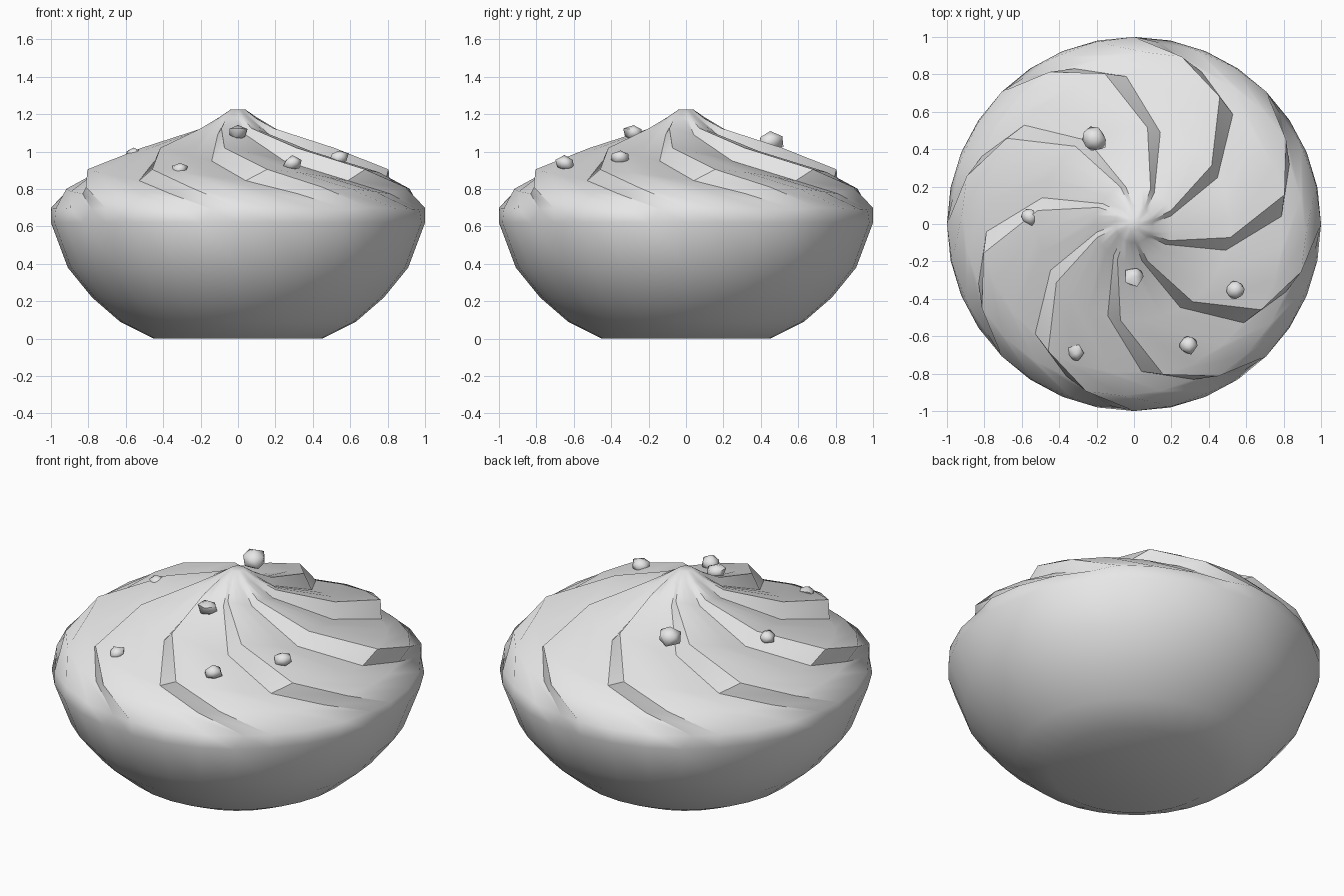
import bpy, bmesh, math, random
from mathutils import Vector

cube = bpy.data.objects.get("Cube")
if cube:
    bpy.data.objects.remove(cube)

grey = bpy.data.materials.new("plain grey")
grey.use_nodes = True
grey.diffuse_color = (0.8, 0.8, 0.8, 1)
grey.node_tree.nodes["Principled BSDF"].inputs["Base Color"].default_value = (0.8, 0.8, 0.8, 1)


def finish(bm, name, angle):
    bmesh.ops.recalc_face_normals(bm, faces=bm.faces)
    mesh = bpy.data.meshes.new(name)
    bm.to_mesh(mesh)
    bm.free()
    mesh.materials.append(grey)
    obj = bpy.data.objects.new(name, mesh)
    bpy.context.collection.objects.link(obj)
    bpy.ops.object.select_all(action='DESELECT')
    obj.select_set(True)
    bpy.context.view_layer.objects.active = obj
    bpy.ops.object.shade_smooth_by_angle(angle=math.radians(angle))
    return obj


# Bun: plain bowl rings below, twisted sawtooth pleats above
FOLDS = 8
# one pleat: (angle offset, height), a crest, a steep drop, then a slow rise
PLEAT = [(0, 1), (-8, 0), (-20, 0.35), (-33, 0.75)]
# rings: radius, height, twist, inward depth, downward depth
RINGS = [
    (0.45, 0.0, 0, 0, 0), (0.63, 0.09, 0, 0, 0), (0.78, 0.22, 0, 0, 0),
    (0.91, 0.38, 0, 0, 0), (1.0, 0.62, 0, 0, 0),
    (1.0, 0.70, 0, 0.02, 0.01), (0.93, 0.81, -16, 0.04, 0.035),
    (0.82, 0.905, -34, 0.03, 0.06), (0.52, 1.02, -53, 0.01, 0.07),
    (0.21, 1.125, -70, 0.01, 0.035), (0.10, 1.185, -78, 0, 0.008),
    (0.04, 1.225, -85, 0, 0),
]
bm = bmesh.new()
rows = []
for r, z, twist, inward, down in RINGS:
    row = []
    for fold in range(FOLDS):
        for i, (offset, height) in enumerate(PLEAT):
            if inward + down == 0:
                offset = -360 / FOLDS / len(PLEAT) * i
            a = math.radians(-360 / FOLDS * fold + twist + offset)
            rr = r - inward * (1 - height)
            row.append(bm.verts.new((rr * math.cos(a), rr * math.sin(a),
                                     z - down * (1 - height))))
    rows.append(row)
for low, high in zip(rows, rows[1:]):
    for i in range(len(low)):
        j = (i + 1) % len(low)
        bm.faces.new((low[i], low[j], high[j], high[i]))
bm.faces.new(rows[0])
bm.faces.new(rows[-1])
finish(bm, "pleated_bun", 40)

# Crumbs scattered on the pleats: x, y, z, size
random.seed(4)
CRUMBS = [
    (0.0, -0.28, 1.10, 0.058), (0.29, -0.65, 0.935, 0.053),
    (-0.31, -0.69, 0.905, 0.048), (0.54, -0.35, 0.97, 0.054),
    (-0.56, 0.04, 0.985, 0.05), (-0.21, 0.45, 1.055, 0.075),
]
for n, (x, y, z, size) in enumerate(CRUMBS):
    bm = bmesh.new()
    bmesh.ops.create_icosphere(bm, subdivisions=1, radius=size)
    for v in bm.verts:
        v.co = v.co * random.uniform(0.8, 1.15)
        v.co.z *= 0.8
        v.co += Vector((x, y, z))
    finish(bm, f"crumb_{n + 1}", 60)
